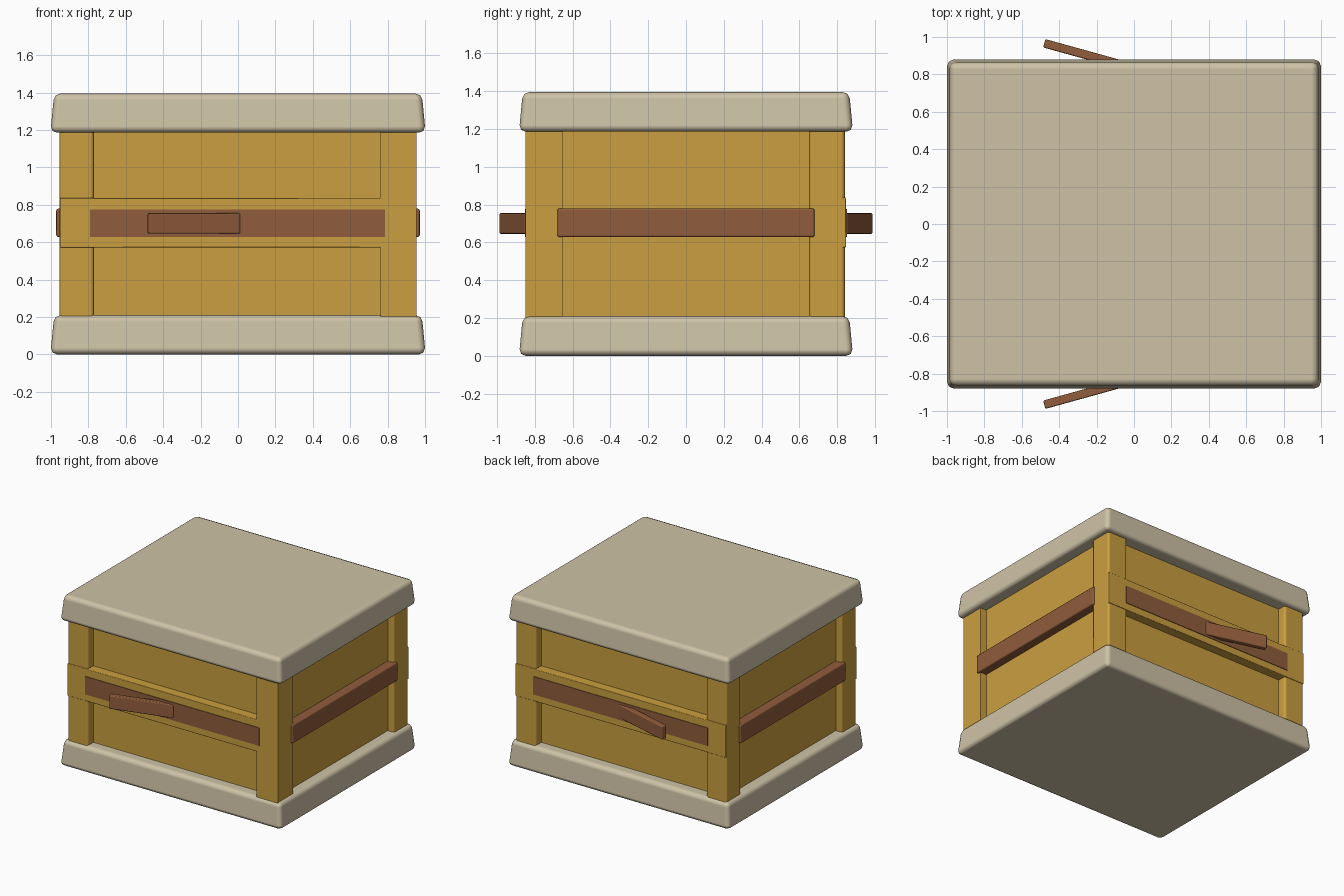
import bpy, bmesh, math
from mathutils import Matrix

if "Cube" in bpy.data.objects:
    bpy.data.objects.remove(bpy.data.objects["Cube"])


def material(name, rgb):
    m = bpy.data.materials.new(name)
    m.diffuse_color = (*rgb, 1)
    m.use_nodes = True
    m.node_tree.nodes["Principled BSDF"].inputs["Base Color"].default_value = m.diffuse_color
    return m


STONE = material("pale stone", (0.62, 0.545, 0.385))
GOLD = material("golden wood", (0.59, 0.345, 0.05))
BROWN = material("brown wood", (0.28, 0.108, 0.045))


def box(name, lo, hi, mat, bevel=0, segments=2, taper=0, matrix=None):
    """Box between two corners; taper pulls the upper face in, bevel rounds edges."""
    bm = bmesh.new()
    bmesh.ops.create_cube(bm, size=1)
    for v in bm.verts:
        top = v.co.z > 0
        v.co = [lo[i] + (v.co[i] + 0.5) * (hi[i] - lo[i]) for i in range(3)]
        if top and taper:
            v.co.x -= math.copysign(taper, v.co.x)
            v.co.y -= math.copysign(taper, v.co.y)
    if matrix:
        bm.transform(matrix)
    me = bpy.data.meshes.new(name)
    bm.to_mesh(me)
    bm.free()
    me.materials.append(mat)
    ob = bpy.data.objects.new(name, me)
    bpy.context.collection.objects.link(ob)
    if bevel:
        me.polygons.foreach_set("use_smooth", [True] * len(me.polygons))
        mod = ob.modifiers.new("bevel", 'BEVEL')
        mod.width = bevel
        mod.segments = segments
        mod.limit_method = 'NONE'
        mod.harden_normals = True
    return ob


# base and lid slabs, slightly narrower at the top
box("base_slab", (-1.003, -0.883, 0), (1.003, 0.883, 0.21), STONE, 0.035, 2, 0.02)
box("lid_slab", (-1.003, -0.883, 1.185), (1.003, 0.883, 1.395), STONE, 0.035, 2, 0.02)

# recessed body panels
box("body", (-0.90, -0.77, 0.1), (0.90, 0.77, 1.3), GOLD)

# corner posts; the front right one is square-edged and stands proud
for sx, nx in ((-1, "left"), (1, "right")):
    for sy, ny in ((-1, "front"), (1, "back")):
        square = sx > 0 and sy < 0
        xs = sorted((sx * 0.955, sx * (0.762 if square else 0.77)))
        ys = sorted((sy * (0.848 if square else 0.84), sy * 0.65))
        box(f"{ny}_{nx}_post", (xs[0], ys[0], 0.15), (xs[1], ys[1], 1.25),
            GOLD, 0 if square else 0.02)

# middle rail, inlaid strip and angled handle on front and back
for s, n in ((-1, "front"), (1, "back")):
    ys = sorted((s * 0.846, s * 0.72))
    box(f"{n}_rail", (-0.953, ys[0], 0.572), (0.953, ys[1], 0.836), GOLD, 0.004, 1)
    ys = sorted((s * 0.851, s * 0.844))
    box(f"{n}_strip", (-0.79, ys[0], 0.628), (0.787, ys[1], 0.775), BROWN)
    turn = Matrix.Translation((-0.475, s * 0.965, 0.7)) @ Matrix.Rotation(-s * math.radians(15.5), 4, 'Z')
    box(f"{n}_handle", (-0.005, -0.023, -0.055), (0.5, 0.023, 0.055), BROWN, 0.008, 2, 0, turn)

# thick side strips
for s, n in ((-1, "left"), (1, "right")):
    xs = sorted((s * 0.972, s * 0.88))
    box(f"{n}_strip", (xs[0], -0.68, 0.627), (xs[1], 0.68, 0.78), BROWN, 0.012)
